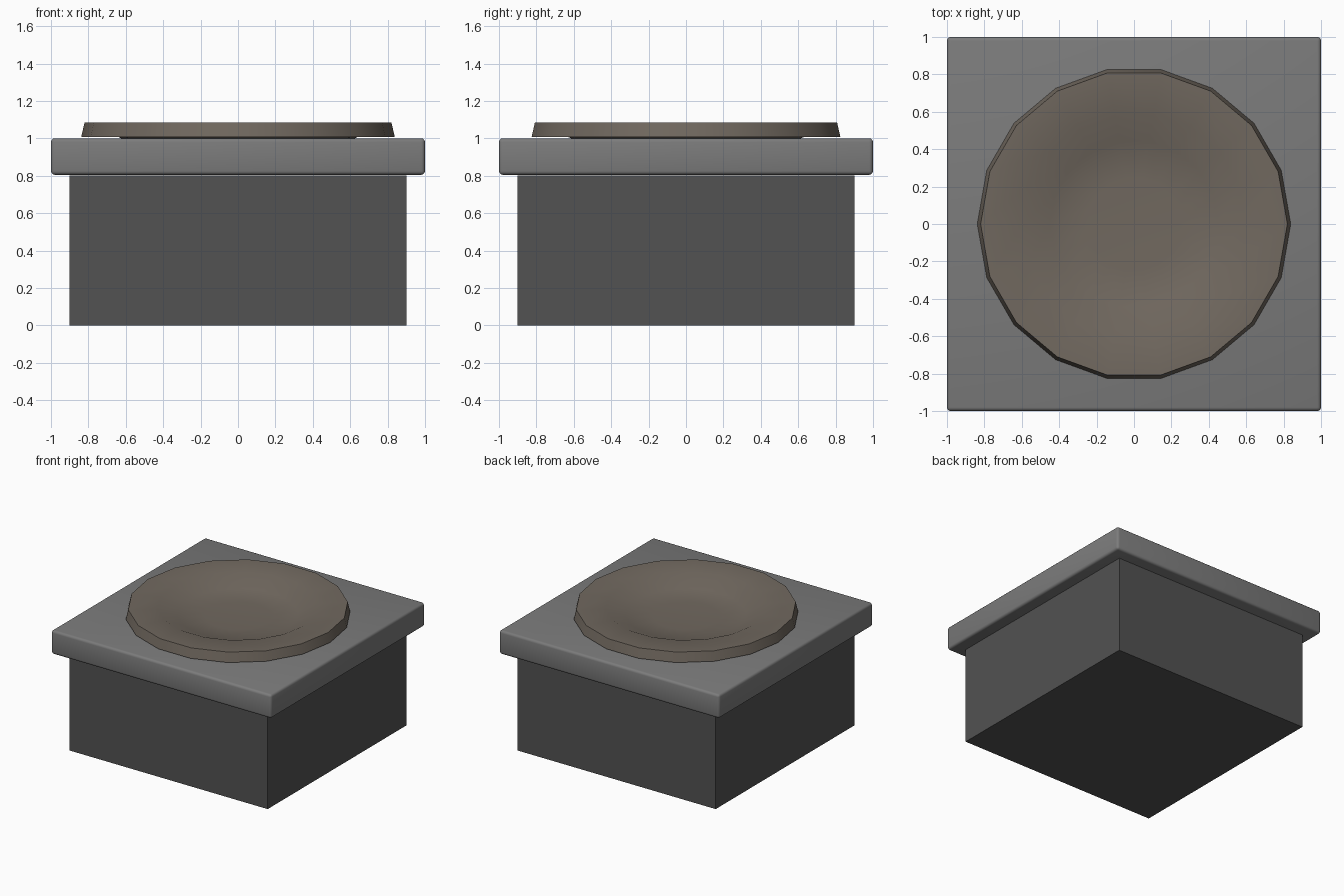
import bpy, bmesh, math

if "Cube" in bpy.data.objects:
    bpy.data.objects.remove(bpy.data.objects["Cube"])


def paint(obj, name, rgb):
    mat = bpy.data.materials.new(name)
    mat.diffuse_color = (*rgb, 1)
    mat.use_nodes = True
    mat.node_tree.nodes["Principled BSDF"].inputs["Base Color"].default_value = mat.diffuse_color
    obj.data.materials.append(mat)


def finish(bm, name, smooth_angle=None):
    bmesh.ops.recalc_face_normals(bm, faces=bm.faces[:])
    mesh = bpy.data.meshes.new(name)
    bm.to_mesh(mesh)
    bm.free()
    obj = bpy.data.objects.new(name, mesh)
    bpy.context.collection.objects.link(obj)
    if smooth_angle:
        bpy.ops.object.select_all(action='DESELECT')
        obj.select_set(True)
        bpy.context.view_layer.objects.active = obj
        bpy.ops.object.shade_smooth_by_angle(angle=math.radians(smooth_angle))
    return obj


def box(name, width, z0, z1, bevel=0):
    bm = bmesh.new()
    bmesh.ops.create_cube(bm, size=1)
    for v in bm.verts:
        v.co = (v.co.x * width, v.co.y * width, z0 + (v.co.z + 0.5) * (z1 - z0))
    if bevel:
        bmesh.ops.bevel(bm, geom=bm.edges[:], offset=bevel, segments=3,
                        profile=0.5, affect='EDGES')
    return finish(bm, name, 50 if bevel else None)


def lathe(name, profile, sides):
    # closed body from (radius, height) rings, capped by a centre point at each end
    bm = bmesh.new()
    rings = []
    for r, z in profile:
        n = sides if r else 1
        rings.append([bm.verts.new((r * math.cos(math.tau * i / sides),
                                    r * math.sin(math.tau * i / sides), z))
                      for i in range(n)])
    for a, b in zip(rings, rings[1:]):
        for i in range(sides):
            j = (i + 1) % sides
            quad = [a[i % len(a)], a[j % len(a)], b[j % len(b)], b[i % len(b)]]
            bm.faces.new(list(dict.fromkeys(quad)))
    return finish(bm, name, 40)


# square pedestal body
base = box("pedestal_base", 1.8, 0, 0.8)
paint(base, "dark_stone", (0.085, 0.085, 0.085))

# overhanging slab with softened edges
slab = box("top_slab", 2.0, 0.805, 1.0, 0.02)
paint(slab, "grey_stone", (0.2, 0.2, 0.2))

# shallow 18-sided dish: hollow, rim, drafted edge, underside set into the slab
dish = lathe("dish", [(0, 1.003), (0.25, 1.004), (0.45, 1.015), (0.6, 1.082),
                      (0.82, 1.086), (0.838, 1.008), (0.64, 1.007),
                      (0.48, 0.94), (0, 0.93)], 18)
paint(dish, "brown_clay", (0.165, 0.14, 0.115))
